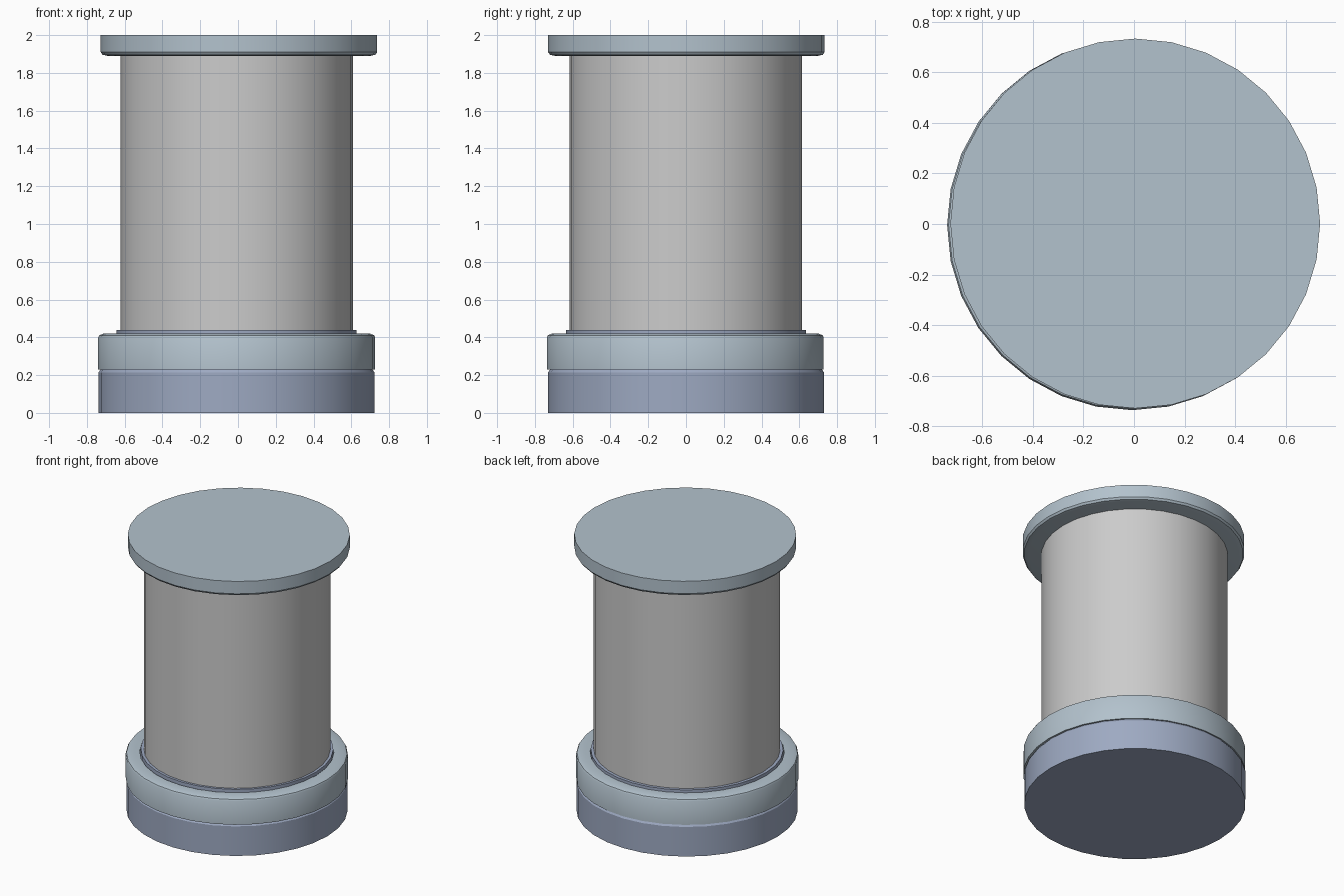
import bpy, bmesh
from math import cos, sin, tau, radians

if "Cube" in bpy.data.objects:
    bpy.data.objects.remove(bpy.data.objects["Cube"])

SIDES = 32


def material(name, color):
    m = bpy.data.materials.new(name)
    m.diffuse_color = (*color, 1)
    m.use_nodes = True
    m.node_tree.nodes["Principled BSDF"].inputs["Base Color"].default_value = m.diffuse_color
    return m


def lathe(name, profile, centre=(0, 0), mat=None, ring=False):
    """Spin (radius, z) points about z; cap the ends, or close into a ring."""
    bm = bmesh.new()
    loops = [[bm.verts.new((centre[0] + r * cos(tau * i / SIDES),
                            centre[1] + r * sin(tau * i / SIDES), z))
              for i in range(SIDES)] for r, z in profile]
    pairs = list(zip(loops, loops[1:]))
    if ring:
        pairs.append((loops[-1], loops[0]))
    else:
        bm.faces.new(loops[0][::-1])
        bm.faces.new(loops[-1])
    for a, b in pairs:
        for i in range(SIDES):
            j = (i + 1) % SIDES
            bm.faces.new((a[i], a[j], b[j], b[i]))
    bmesh.ops.recalc_face_normals(bm, faces=bm.faces)
    mesh = bpy.data.meshes.new(name)
    bm.to_mesh(mesh)
    bm.free()
    obj = bpy.data.objects.new(name, mesh)
    bpy.context.collection.objects.link(obj)
    if mat:
        mesh.materials.append(mat)
    bpy.ops.object.select_all(action='DESELECT')
    obj.select_set(True)
    bpy.context.view_layer.objects.active = obj
    bpy.ops.object.shade_smooth_by_angle(angle=radians(30))
    return obj


slate = material("slate", (0.45, 0.54, 0.61))
blue = material("dark_blue", (0.34, 0.40, 0.54))

# Base with a neck that rises through the collar
lathe("base", [(0.73, 0), (0.73, 0.215), (0.72, 0.23), (0.635, 0.23), (0.635, 0.44)],
      (-0.008, 0), blue)

# Collar with a rounded upper rim
lathe("collar", [(0.64, 0.23), (0.733, 0.23), (0.733, 0.4), (0.727, 0.411),
                 (0.705, 0.42), (0.64, 0.42)], (-0.007, -0.004), slate, ring=True)

# Plain cylindrical body
lathe("body", [(0.615, 0.44), (0.615, 1.895)], (-0.006, -0.002))

# Lid with a rounded lower rim
lathe("lid", [(0.695, 1.89), (0.722, 1.896), (0.732, 1.91), (0.732, 2.0)],
      (0.005, 0.002), slate)
